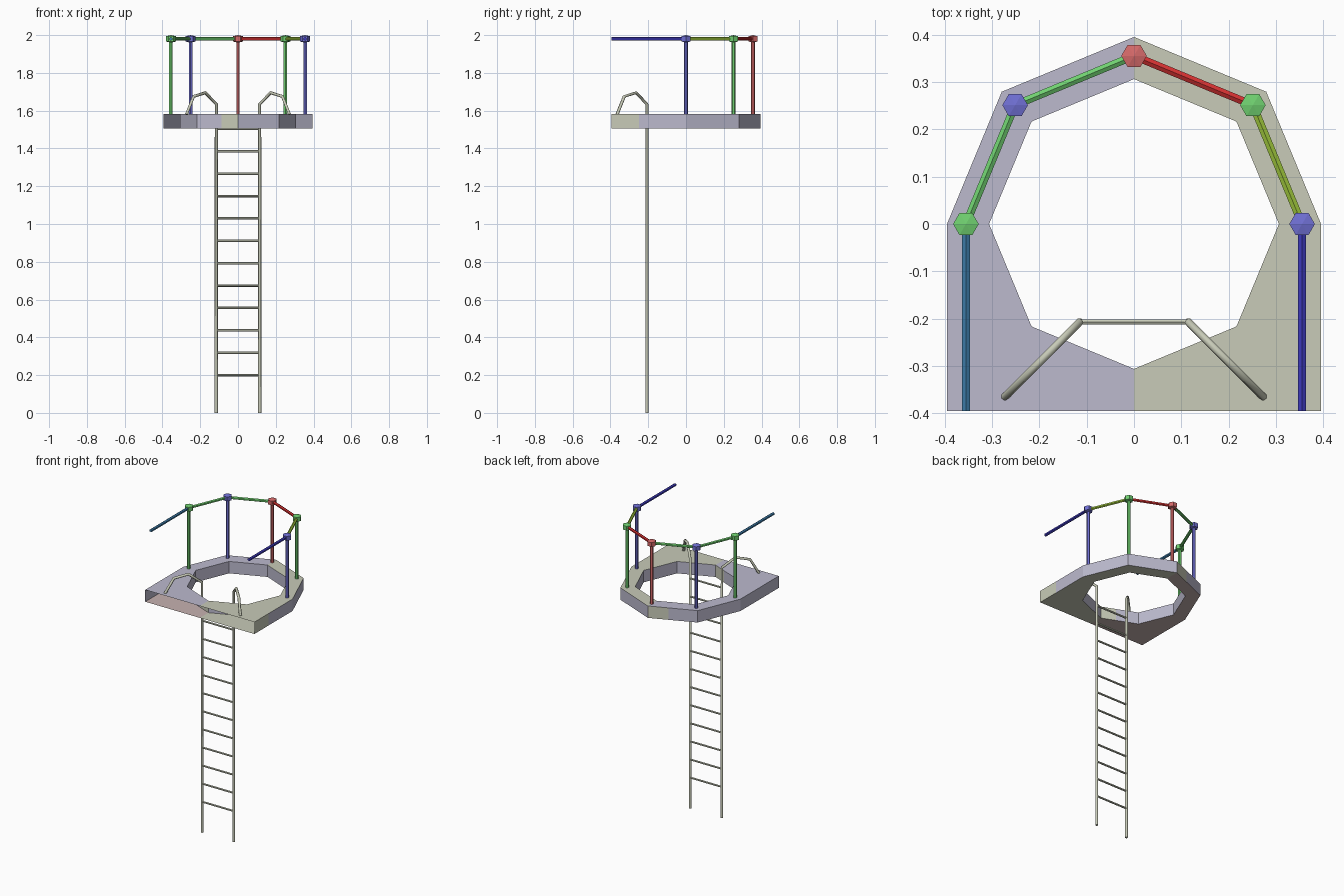
import bpy, bmesh, math
from mathutils import Vector

if "Cube" in bpy.data.objects:
    bpy.data.objects.remove(bpy.data.objects["Cube"])


def mat(name, r, g, b):
    """Flat material from sRGB 0-255 values."""
    m = bpy.data.materials.new(name)
    m.diffuse_color = [((c / 255 + 0.055) / 1.055) ** 2.4 for c in (r, g, b)] + [1]
    m.use_nodes = True
    m.node_tree.nodes["Principled BSDF"].inputs["Base Color"].default_value = m.diffuse_color
    return m


LAVENDER = mat("lavender grey", 188, 186, 206)
KHAKI = mat("pale khaki", 200, 203, 184)
PINK = mat("dusty pink", 198, 178, 176)
BLUE = mat("soft blue", 112, 112, 212)
GREEN = mat("soft green", 112, 208, 112)
RED = mat("soft red", 214, 106, 106)
CRIMSON = mat("rail red", 215, 50, 50)
LIME = mat("yellow green", 158, 198, 60)
TEAL = mat("teal blue", 62, 125, 170)
DEEP = mat("deep blue", 62, 58, 190)


def finish(name, bm, mats):
    me = bpy.data.meshes.new(name)
    bm.to_mesh(me)
    bm.free()
    for m in mats:
        me.materials.append(m)
    ob = bpy.data.objects.new(name, me)
    bpy.context.collection.objects.link(ob)
    return ob


def rod(name, p, q, r, m, sides=6):
    """Straight low-poly bar from p to q."""
    p, q = Vector(p), Vector(q)
    bm = bmesh.new()
    bmesh.ops.create_cone(bm, cap_ends=True, segments=sides, radius1=r, radius2=r,
                          depth=(q - p).length)
    ob = finish(name, bm, [m])
    ob.rotation_euler = (q - p).to_track_quat('Z', 'Y').to_euler()
    ob.location = (p + q) / 2
    return ob


def ring(r):
    return [Vector((r * math.cos(i * math.pi / 4), r * math.sin(i * math.pi / 4), 0))
            for i in range(8)]


# Platform: octagonal hole, squared front, hollow and open at the front
Z0, Z1, R = 1.505, 1.583, 0.395
outer, inner = ring(R), ring(0.306)
outer[5], outer[7] = Vector((-R, -R, 0)), Vector((R, -R, 0))
bm = bmesh.new()


def face(pts, index):
    f = bm.faces.new([bm.verts.new(p) for p in pts])
    f.material_index = index


def wall(a, b, flip, start, end):
    """Wall panel from a to b, khaki between the fractions start and end."""
    cuts = sorted({0, start, end, 1})
    for s, t in zip(cuts, cuts[1:]):
        p, q = a.lerp(b, s), a.lerp(b, t)
        if flip:
            p, q = q, p
        lo, hi = Vector((0, 0, Z0)), Vector((0, 0, Z1))
        face([p + lo, q + lo, q + hi, p + hi], 1 if start <= s < end else 0)


for i in range(8):
    j = (i + 1) % 8
    quad = [outer[i], outer[j], inner[j], inner[i]]
    right = sum(p.x for p in quad) > 0
    face([p + Vector((0, 0, Z1)) for p in quad], 1 if right else 0)
    face([p + Vector((0, 0, Z0)) for p in reversed(quad)], 1 if right else 2)
    if i not in (5, 6):
        wall(outer[i], outer[j], False, *{7: (0, 0.37), 2: (0, 0.42)}.get(i, (0, 0)))
    wall(inner[i], inner[j], True, *{5: (0.6, 1)}.get(i, (0, 0)))
bmesh.ops.remove_doubles(bm, verts=bm.verts, dist=0.0005)
finish("platform", bm, [LAVENDER, KHAKI, PINK])

# Guard posts with six-sided caps
RAIL_Z = 1.98
posts = ring(0.355)[:5]
for p, m in zip(posts, (BLUE, GREEN, RED, BLUE, GREEN)):
    top = p + Vector((0, 0, RAIL_Z))
    rod("guard_post", p + Vector((0, 0, Z1 - 0.003)), top, 0.0105, m)
    bm = bmesh.new()
    rings = []
    for z in (-0.014, 0.014):
        rings.append([bm.verts.new((0.027 * math.cos(k * math.pi / 3),
                                    0.027 * math.sin(k * math.pi / 3), z)) for k in range(6)])
    low, high = bm.verts.new((0, 0, -0.02)), bm.verts.new((0, 0, 0.02))
    for k in range(6):
        n = (k + 1) % 6
        bm.faces.new((rings[0][k], rings[0][n], rings[1][n], rings[1][k]))
        bm.faces.new((rings[1][k], rings[1][n], high))
        bm.faces.new((rings[0][n], rings[0][k], low))
    finish("post_cap", bm, [m]).location = top

# Hand rails between the posts, plus two side rails reaching forward
path = [Vector((0.355, -R, 0))] + posts + [Vector((-0.355, -R, 0))]
for a, b, m in zip(path, path[1:], (DEEP, LIME, CRIMSON, GREEN, GREEN, TEAL)):
    up = Vector((0, 0, RAIL_Z))
    rod("hand_rail", a + up, b + up, 0.0095, m)

# Ladder side rails, bent over onto the platform
LX, LY = 0.115, -0.207
for side in (-1, 1):
    cu = bpy.data.curves.new("ladder_rail", 'CURVE')
    cu.dimensions = '3D'
    cu.bevel_depth = 0.0085
    cu.bevel_resolution = 1
    cu.use_fill_caps = True
    sp = cu.splines.new('POLY')
    bend = [(0, 0), (0, 1.635), (0.058, 1.695), (0.12, 1.675), (0.158, 1.58)]
    sp.points.add(len(bend) - 1)
    for pt, (d, z) in zip(sp.points, bend):
        pt.co = (side * (LX + d), LY - d, z, 1)
    cu.materials.append(KHAKI)
    ob = bpy.data.objects.new("ladder_rail", cu)
    bpy.context.collection.objects.link(ob)

# Ladder rungs
for k in range(12):
    z = 0.2 + k * 0.1185
    rod("ladder_rung", (-LX, LY, z), (LX, LY, z), 0.0065, KHAKI)
